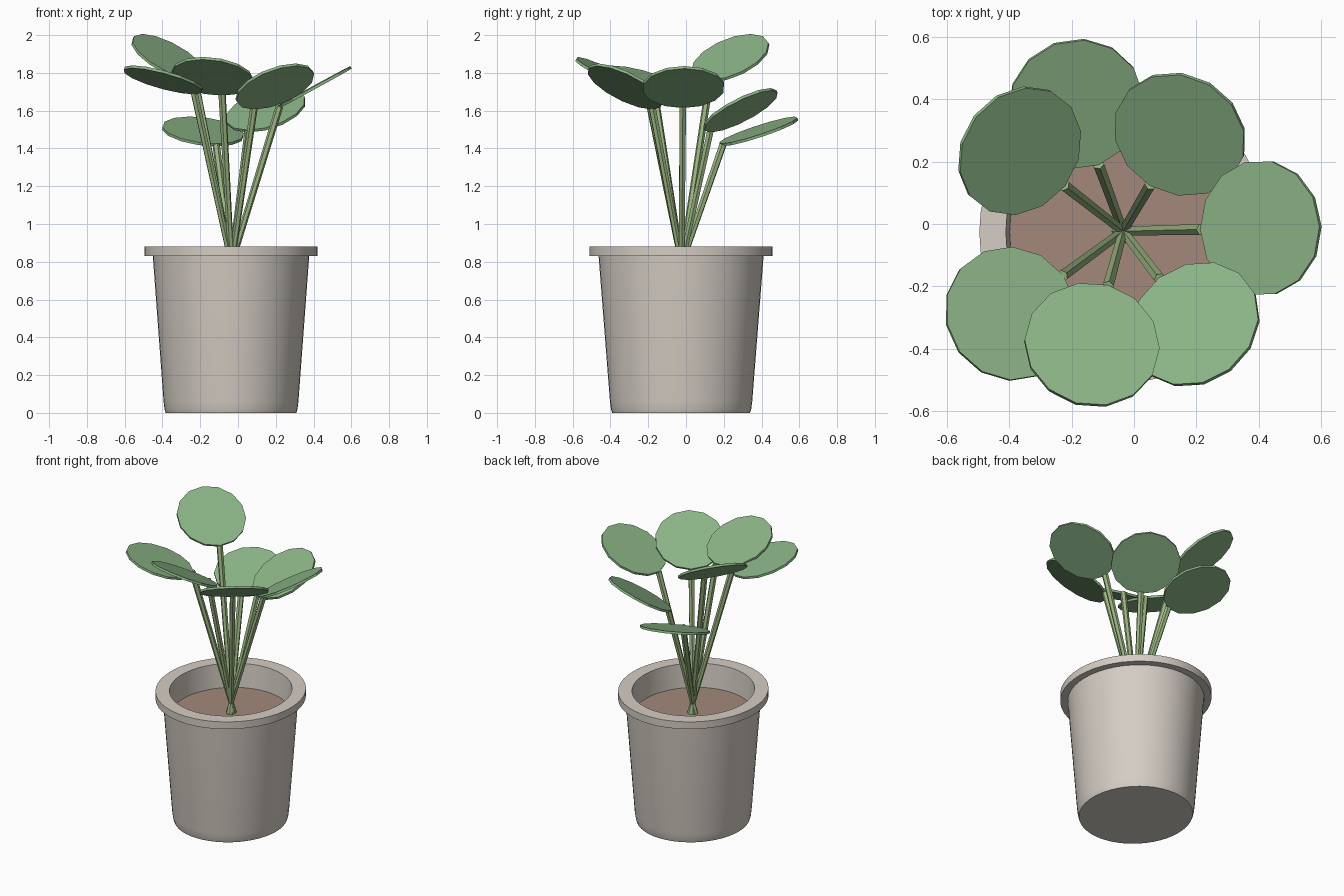
import bpy, bmesh, math
from mathutils import Vector

if "Cube" in bpy.data.objects:
    bpy.data.objects.remove(bpy.data.objects["Cube"])

CX, CY = -0.037, -0.026      # pot centre
Y_STRETCH = 1.055            # the pot is slightly oval


def material(name, rgb):
    m = bpy.data.materials.new(name)
    m.diffuse_color = (*rgb, 1)
    m.use_nodes = True
    m.node_tree.nodes["Principled BSDF"].inputs["Base Color"].default_value = m.diffuse_color
    return m


POT = material("clay", (0.66, 0.61, 0.55))
SOIL = material("soil", (0.37, 0.25, 0.20))
STEM = material("stem_green", (0.33, 0.47, 0.22))
LEAF = material("leaf_green", (0.26, 0.46, 0.24))


def finish(bm, name, mat, smooth=False):
    bmesh.ops.recalc_face_normals(bm, faces=bm.faces)
    me = bpy.data.meshes.new(name)
    bm.to_mesh(me)
    bm.free()
    me.materials.append(mat)
    ob = bpy.data.objects.new(name, me)
    bpy.context.collection.objects.link(ob)
    if smooth:
        bpy.ops.object.select_all(action='DESELECT')
        ob.select_set(True)
        bpy.context.view_layer.objects.active = ob
        bpy.ops.object.shade_smooth_by_angle(angle=math.radians(35))
    return ob


def lathe(name, profile, mat, n=48):
    """Closed oval body from (radius, z) rings, capped at both ends."""
    bm = bmesh.new()
    rings = []
    for r, z in profile:
        rings.append([bm.verts.new((CX + r * math.cos(a), CY + r * Y_STRETCH * math.sin(a), z))
                      for a in (2 * math.pi * i / n for i in range(n))])
    for lo, hi in zip(rings, rings[1:]):
        for i in range(n):
            j = (i + 1) % n
            bm.faces.new((lo[i], lo[j], hi[j], hi[i]))
    bm.faces.new(rings[0])
    bm.faces.new(rings[-1])
    return finish(bm, name, mat, True)


def cylinder(name, a, b, r1, r2, sides, mat):
    """Tapered prism running from point a to point b."""
    d = b - a
    bm = bmesh.new()
    bmesh.ops.create_cone(bm, cap_ends=True, segments=sides, radius1=r1, radius2=r2, depth=d.length)
    bm.transform(d.to_track_quat('Z', 'Y').to_matrix().to_4x4())
    bmesh.ops.translate(bm, verts=bm.verts, vec=(a + b) / 2)
    return finish(bm, name, mat)


# Pot: tapered wall, overhanging rim, inner wall and floor under the soil
lathe("pot", [(0.346, 0), (0.352, 0.02), (0.357, 0.06), (0.414, 0.83), (0.459, 0.83),
              (0.459, 0.88), (0.374, 0.88), (0.362, 0.71)], POT)
lathe("soil", [(0.362, 0.705), (0.362, 0.72)], SOIL)

# Leaves: centre and sine of the tilt; each one faces in toward the middle
LEAVES = [
    ((-0.185, 0.385, 1.49), 0.33),
    ((-0.367, 0.235, 1.878), 0.56),
    ((0.147, 0.288, 1.602), 0.51),
    ((0.407, -0.013, 1.725), 0.48),
    ((0.195, -0.322, 1.728), 0.53),
    ((-0.135, -0.388, 1.782), 0.44),
    ((-0.395, -0.288, 1.763), 0.32),
]
LEAF_R, THICK = 0.218, 0.015
root = Vector((-0.035, -0.023, 0.79))

for i, (pos, s) in enumerate(LEAVES, 1):
    c = Vector(pos)
    out = Vector((c.x - root.x, c.y - root.y, 0)).normalized()
    cos = math.sqrt(1 - s * s)
    normal = -out * s + Vector((0, 0, cos))
    along = out * cos + Vector((0, 0, s))
    cylinder(f"leaf_{i}", c - normal * THICK / 2, c + normal * THICK / 2,
             LEAF_R, LEAF_R, 14, LEAF)
    # Stem from the soil through the shared root point to the leaf's inner edge
    tip = c - along * (LEAF_R - 0.004)
    d = tip - root
    foot = root - d * (0.07 / d.z)
    cylinder(f"stem_{i}", foot, tip, 0.016, 0.02, 6, STEM)
